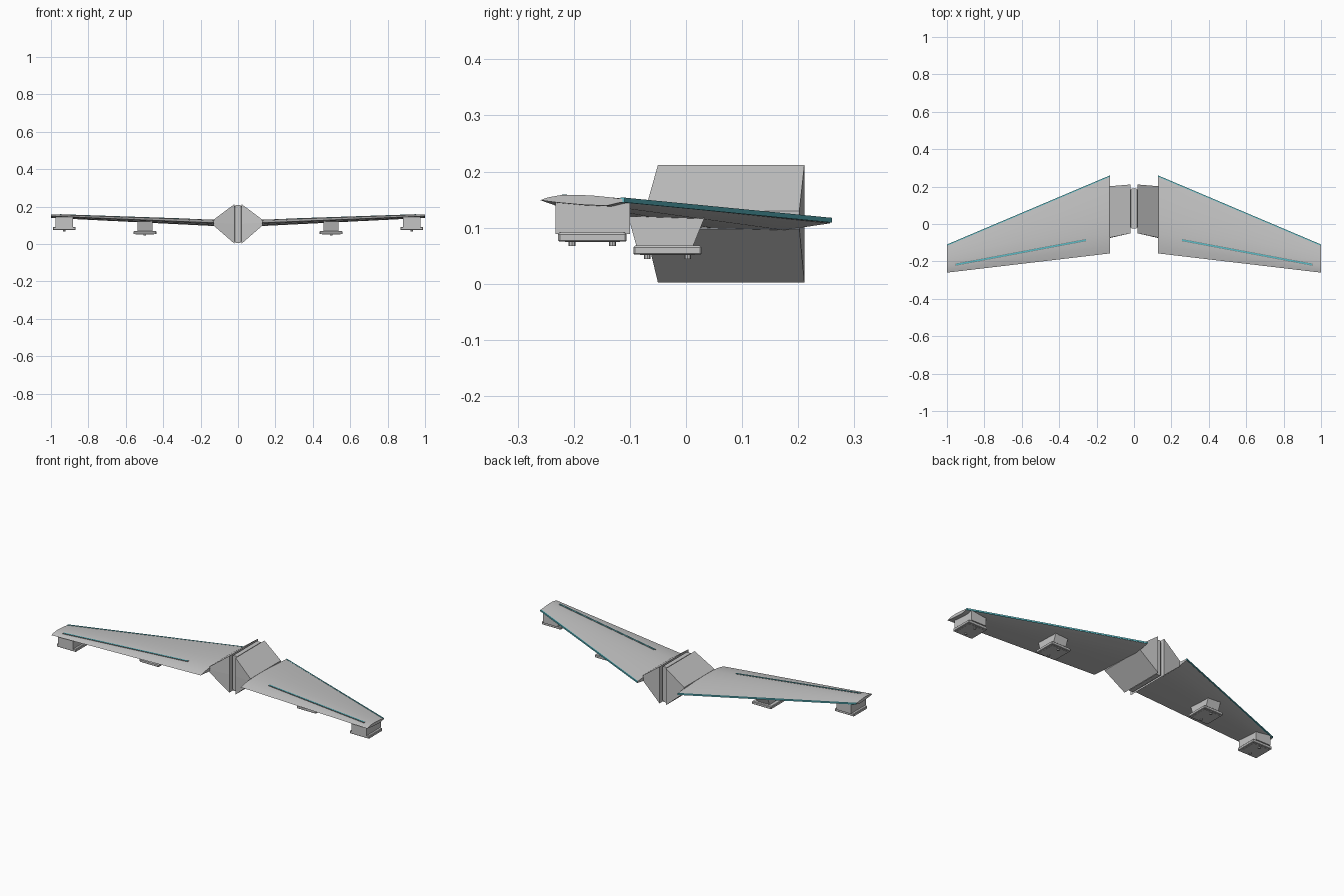
import bpy, bmesh, math
from mathutils import Vector

cube = bpy.data.objects.get("Cube")
if cube:
    bpy.data.objects.remove(cube)


def material(name, rgb):
    m = bpy.data.materials.new(name)
    m.use_nodes = True
    m.diffuse_color = (*rgb, 1)
    m.node_tree.nodes["Principled BSDF"].inputs["Base Color"].default_value = (*rgb, 1)
    return m


grey = material("light grey", (0.56, 0.56, 0.56))
dark = material("dark grey", (0.2, 0.2, 0.2))
teal = material("teal", (0.11, 0.5, 0.56))


def loft(name, rings, mat, mirror=True, smooth=False):
    """Skin a list of equal closed rings and cap both ends."""
    bm = bmesh.new()
    loops = [[bm.verts.new(p) for p in ring] for ring in rings]
    n = len(loops[0])
    for a, b in zip(loops, loops[1:]):
        for i in range(n):
            j = (i + 1) % n
            bm.faces.new((a[i], a[j], b[j], b[i]))
    bm.faces.new(loops[0])
    bm.faces.new(loops[-1])
    bmesh.ops.recalc_face_normals(bm, faces=bm.faces)
    mesh = bpy.data.meshes.new(name)
    bm.to_mesh(mesh)
    bm.free()
    mesh.materials.append(mat)
    ob = bpy.data.objects.new(name, mesh)
    bpy.context.collection.objects.link(ob)
    if mirror:
        ob.modifiers.new("Mirror", 'MIRROR')
    if smooth:
        bpy.ops.object.select_all(action='DESELECT')
        ob.select_set(True)
        bpy.context.view_layer.objects.active = ob
        bpy.ops.object.shade_smooth_by_angle(angle=math.radians(25))
    return ob


def rect(x0, x1, y0, y1, z):
    return [(x0, y0, z), (x1, y0, z), (x1, y1, z), (x0, y1, z)]


def bar(name, x, y, z, mat):
    return loft(name, [rect(*x, *y, k) for k in z], mat, mirror=False)


# Wing: station t runs from root (0) to tip (1), f along the chord
ROOT, TIP = 0.127, 1.0


def wing_point(t, f, offset):
    lead = -0.157 - 0.103 * t
    trail = 0.257 - 0.37 * t
    base = 0.113 + 0.036 * t
    thick = 1.75 - 0.75 * t
    return Vector((ROOT + (TIP - ROOT) * t, lead + (trail - lead) * f, base + offset * thick))


TOP = [(0, 0.0), (0.1, 0.005), (0.25, 0.009), (0.45, 0.0095), (0.65, 0.008), (0.85, 0.005), (1, 0.002)]
BOTTOM = [(1, -0.003), (0.8, -0.010), (0.5, -0.008), (0.2, -0.004)]
wing_rings = [[wing_point(t, f, o) for f, o in TOP + BOTTOM] for t in (0, 0.5, 1)]
loft("wing", wing_rings, grey, smooth=True)


# Thin strips following the wing
def wing_strip(name, ends, f, offset, half_width, z0, z1, mat):
    section = [(-half_width, z0), (half_width, z0), (half_width, z1), (-half_width, z1)]
    loft(name, [[wing_point(t, f, offset) + Vector((0, y, z)) for y, z in section]
                for t in ends], mat)


wing_strip("top_strip_frame", (0.147, 0.948), 0.23, 0.0085, 0.006, -0.003, 0.002, dark)
wing_strip("top_strip", (0.15, 0.945), 0.23, 0.0085, 0.004, -0.003, 0.003, teal)
wing_strip("trailing_edge_strip", (0, 1), 1, 0, 0.0035, -0.004, 0.0045, teal)


# Central hub: a wedge on each side of a slotted core
def hub_ring(x, y0, y_mid, y1, z0, z1):
    mid = (z0 + z1) / 2
    return [(x, y0, z0), (x, y_mid, mid), (x, y0, z1), (x, y1, z1), (x, y1, mid), (x, y1, z0)]


loft("hub_wedge", [hub_ring(0.02, -0.05, -0.05, 0.211, 0.002, 0.212),
                   hub_ring(0.13, -0.073, -0.075, 0.202, 0.098, 0.13)], grey)
bar("hub_slot", (-0.021, 0.021), (-0.02, 0.185), (0.012, 0.202), dark)
bar("hub_core", (-0.013, 0.013), (-0.025, 0.19), (0.006, 0.208), grey)


# Pods below the wing
def octagon(x, y, h, cut, z):
    corners = [(-h + cut, -h), (h - cut, -h), (h, -h + cut), (h, h - cut),
               (h - cut, h), (-h + cut, h), (-h, h - cut), (-h, -h + cut)]
    return [(x + a, y + b, z) for a, b in corners]


def pod(name, x, y, hx, y_bottom, y_top, z_plate, z_top):
    h = 0.061
    z_body = z_plate + 0.016
    loft(name + "_body", [rect(x - hx, x + hx, *y_bottom, z_body - 0.002),
                          rect(x - hx, x + hx, *y_top, z_top)], grey)
    levels = ((0.002, 0), (0, 0.002), (0, 0.013), (0.003, 0.016))
    loft(name + "_plate", [octagon(x, y, h - inset, 0.003, z_plate + dz)
                           for inset, dz in levels], grey)
    # Raised panel and small round feet on the underside
    p = h - 0.012
    loft(name + "_underside_panel", [rect(x - p, x + p, y - p, y + p, z_plate + dz)
                                     for dz in (-0.001, 0.002)], grey)
    for k, dy in enumerate((-0.036, 0.036)):
        rings = [[(x + 0.006 * math.cos(a * math.pi / 4), y + dy + 0.006 * math.sin(a * math.pi / 4), z)
                  for a in range(8)] for z in (z_plate - 0.008, z_plate)]
        loft(f"{name}_foot_{k + 1}", rings, grey)


pod("outer_pod", 0.929, -0.167, 0.047, (-0.233, -0.1), (-0.233, -0.1), 0.075, 0.145)
pod("inner_pod", 0.498, -0.033, 0.040, (-0.088, 0.012), (-0.103, 0.034), 0.052, 0.12)
